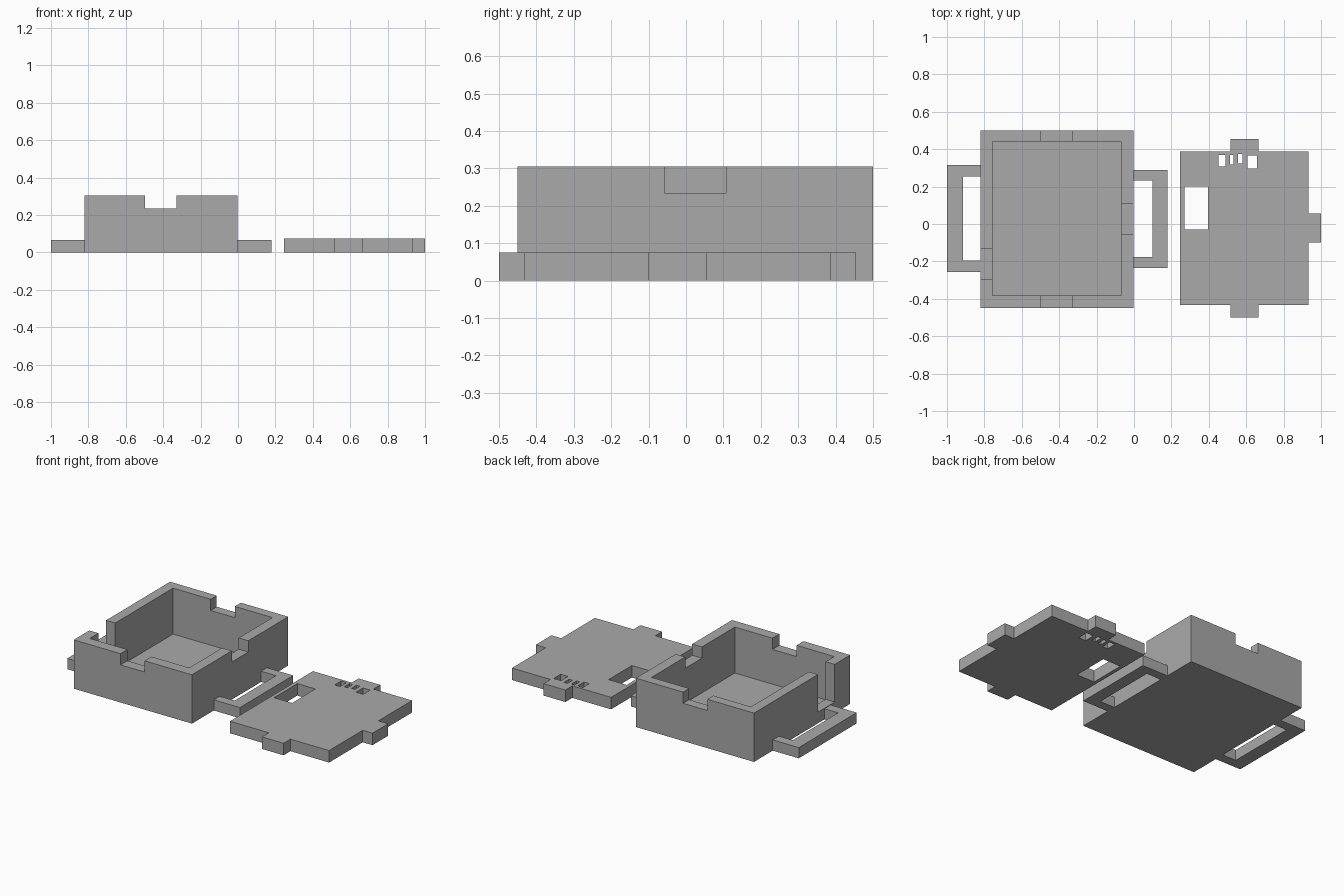
import bpy
import bmesh

cube = bpy.data.objects.get("Cube")
if cube:
    bpy.data.objects.remove(cube, do_unlink=True)

grey = bpy.data.materials.new("plain grey")
grey.use_nodes = True
grey.diffuse_color = (0.4, 0.4, 0.4, 1)
grey.node_tree.nodes["Principled BSDF"].inputs["Base Color"].default_value = (0.4, 0.4, 0.4, 1)


def extrude(name, outline, z0, z1):
    """Flat outline pulled straight up into a solid."""
    bm = bmesh.new()
    face = bm.faces.new([bm.verts.new((x, y, z0)) for x, y in outline])
    top = bmesh.ops.extrude_face_region(bm, geom=[face])["geom"]
    verts = [v for v in top if isinstance(v, bmesh.types.BMVert)]
    bmesh.ops.translate(bm, verts=verts, vec=(0, 0, z1 - z0))
    bmesh.ops.recalc_face_normals(bm, faces=bm.faces)
    mesh = bpy.data.meshes.new(name)
    bm.to_mesh(mesh)
    bm.free()
    mesh.materials.append(grey)
    obj = bpy.data.objects.new(name, mesh)
    bpy.context.collection.objects.link(obj)
    return obj


def block(name, x0, x1, y0, y1, z0, z1):
    return extrude(name, [(x0, y0), (x1, y0), (x1, y1), (x0, y1)], z0, z1)


def cut(obj, *limits):
    """Remove a rectangular block from an object."""
    cutter = block("cutter", *limits)
    cutter.hide_render = True
    mod = obj.modifiers.new("cut", "BOOLEAN")
    mod.operation = "DIFFERENCE"
    mod.solver = "EXACT"
    mod.object = cutter
    bpy.context.view_layer.update()
    graph = bpy.context.evaluated_depsgraph_get()
    mesh = bpy.data.meshes.new_from_object(obj.evaluated_get(graph))
    obj.modifiers.clear()
    obj.data = mesh
    bpy.data.objects.remove(cutter, do_unlink=True)


def handle(name, x_wall, x_inner, x_outer, y0, y1, bar):
    """U-shaped loop lying flat against a box wall."""
    extrude(name, [(x_wall, y0), (x_outer, y0), (x_outer, y1), (x_wall, y1),
                   (x_wall, y1 - bar), (x_inner, y1 - bar),
                   (x_inner, y0 + bar), (x_wall, y0 + bar)], 0, 0.067)


# Open box with a notch in each wall
TOP = 0.305
NOTCH = 0.235
box = block("box", -0.82, -0.003, -0.45, 0.5, 0, TOP)
cut(box, -0.757, -0.07, -0.382, 0.44, 0.018, 0.5)
cut(box, -0.497, -0.33, -0.6, -0.3, NOTCH, 0.5)
cut(box, -0.497, -0.33, 0.3, 0.6, NOTCH, 0.5)
cut(box, -0.2, 0.1, -0.057, 0.107, NOTCH, 0.5)
cut(box, -0.9, -0.7, -0.297, -0.131, 0.07, 0.5)

# Strap loops on both sides
handle("right_strap_loop", -0.003, 0.1, 0.178, -0.235, 0.29, 0.058)
handle("left_strap_loop", -0.82, -0.915, -1.0, -0.257, 0.315, 0.062)

# Lid with three tabs
LID = 0.075
lid = extrude("lid", [
    (0.247, -0.432), (0.515, -0.432), (0.515, -0.5), (0.665, -0.5), (0.665, -0.432),
    (0.932, -0.432), (0.932, -0.1), (1.0, -0.1), (1.0, 0.055), (0.932, 0.055),
    (0.932, 0.387), (0.665, 0.387), (0.665, 0.455), (0.515, 0.455), (0.515, 0.387),
    (0.247, 0.387)], 0, LID)

# Display window and small button slots
for x0, x1, y0, y1 in [(0.27, 0.395, -0.03, 0.2),
                       (0.453, 0.49, 0.307, 0.37),
                       (0.512, 0.533, 0.318, 0.37),
                       (0.557, 0.581, 0.324, 0.375),
                       (0.608, 0.658, 0.297, 0.366)]:
    cut(lid, x0, x1, y0, y1, -0.1, 0.2)
